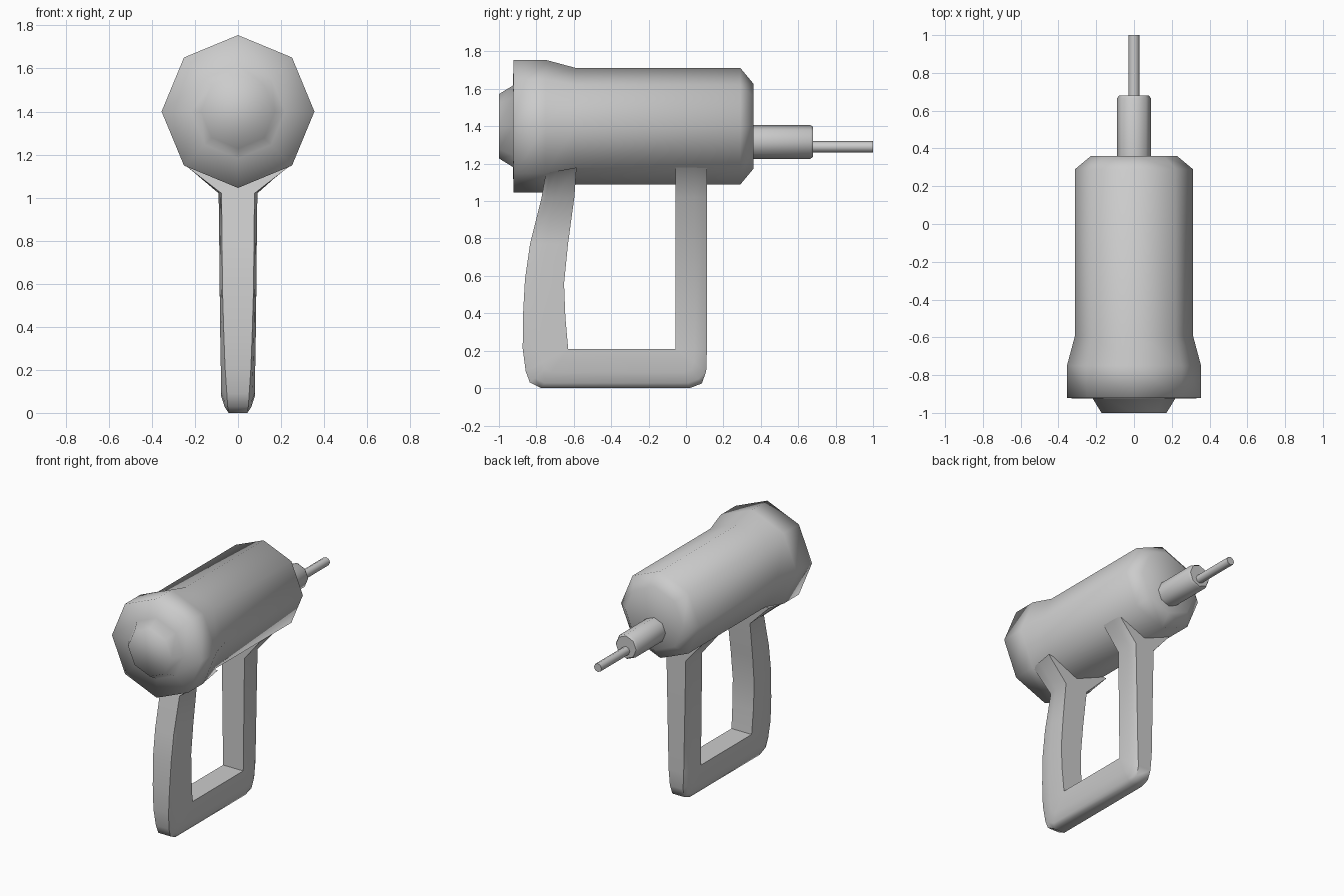
import bpy, bmesh
from math import sin, cos, pi

if "Cube" in bpy.data.objects:
    bpy.data.objects.remove(bpy.data.objects["Cube"])


def finish(name, bm, angle=None):
    bmesh.ops.remove_doubles(bm, verts=bm.verts, dist=0.0005)
    bmesh.ops.recalc_face_normals(bm, faces=bm.faces)
    me = bpy.data.meshes.new(name)
    bm.to_mesh(me)
    bm.free()
    ob = bpy.data.objects.new(name, me)
    bpy.context.collection.objects.link(ob)
    for o in bpy.context.selected_objects:
        o.select_set(False)
    ob.select_set(True)
    bpy.context.view_layer.objects.active = ob
    if angle is None:
        bpy.ops.object.shade_smooth()
    else:
        bpy.ops.object.shade_smooth_by_angle(angle=angle)
    return ob


def loft(bm, rings):
    """Skin a list of closed rings and cap both ends."""
    vr = [[bm.verts.new(p) for p in r] for r in rings]
    n = len(vr[0])
    for a, b in zip(vr, vr[1:]):
        for i in range(n):
            j = (i + 1) % n
            bm.faces.new((a[i], a[j], b[j], b[i]))
    bm.faces.new(vr[0])
    bm.faces.new(vr[-1])


def lathe_y(name, profile, zc, sides=8, angle=None):
    """Turn a (y, radius) profile around a horizontal axis at height zc."""
    bm = bmesh.new()
    loft(bm, [[(r * cos(2 * pi * i / sides), y, zc + r * sin(2 * pi * i / sides))
               for i in range(sides)] for y, r in profile])
    return finish(name, bm, angle)


# Octagonal motor housing with raised end cap
lathe_y("motor_housing", [(-1.0, .172), (-.925, .218), (-.922, .355), (-.75, .355),
                          (-.59, .312), (.29, .312), (.36, .228)], 1.4)

# Chuck and drill bit
lathe_y("chuck", [(.34, .09), (.665, .09), (.68, .08)], 1.316, angle=0.9)
lathe_y("drill_bit", [(.66, .03), (1.0, .03)], 1.29, angle=0.9)

# Closed-loop handle: (outer y, z), (inner y, z), half width, outer edge width ratio
stations = [
    ((-.75, 1.15), (-.585, 1.18), .25, .98),
    ((-.772, 1.02), (-.597, 1.02), .09, .85),
    ((-.834, .77), (-.631, .77), .087, .85),
    ((-.861, .58), (-.652, .56), .085, .85),
    ((-.872, .38), (-.645, .38), .083, .8),
    ((-.873, .21), (-.63, .21), .08, .75),
    ((-.857, .09), (-.63, .21), .08, .65),
    ((-.835, .03), (-.63, .21), .08, .6),
    ((-.775, 0), (-.63, .21), .08, .55),
    ((.02, 0), (-.055, .21), .08, .55),
    ((.085, .025), (-.055, .21), .08, .6),
    ((.108, .09), (-.055, .21), .08, .65),
    ((.112, .21), (-.055, .21), .08, .75),
    ((.112, 1.02), (-.055, 1.02), .09, .85),
    ((.112, 1.18), (-.055, 1.18), .22, .98),
]


def section(outer, inner, w, k):
    def at(x, t):
        return (x, inner[0] + (outer[0] - inner[0]) * t,
                inner[1] + (outer[1] - inner[1]) * t)
    half = [(w, 0), (w, .6), (w * (.4 + .6 * k + .1 * (1 - k)), .87), (w * k, 1)]
    return [at(x, t) for x, t in half] + [at(-x, t) for x, t in reversed(half)]


bm = bmesh.new()
loft(bm, [section(*s) for s in stations])
finish("loop_handle", bm, angle=1.05)
